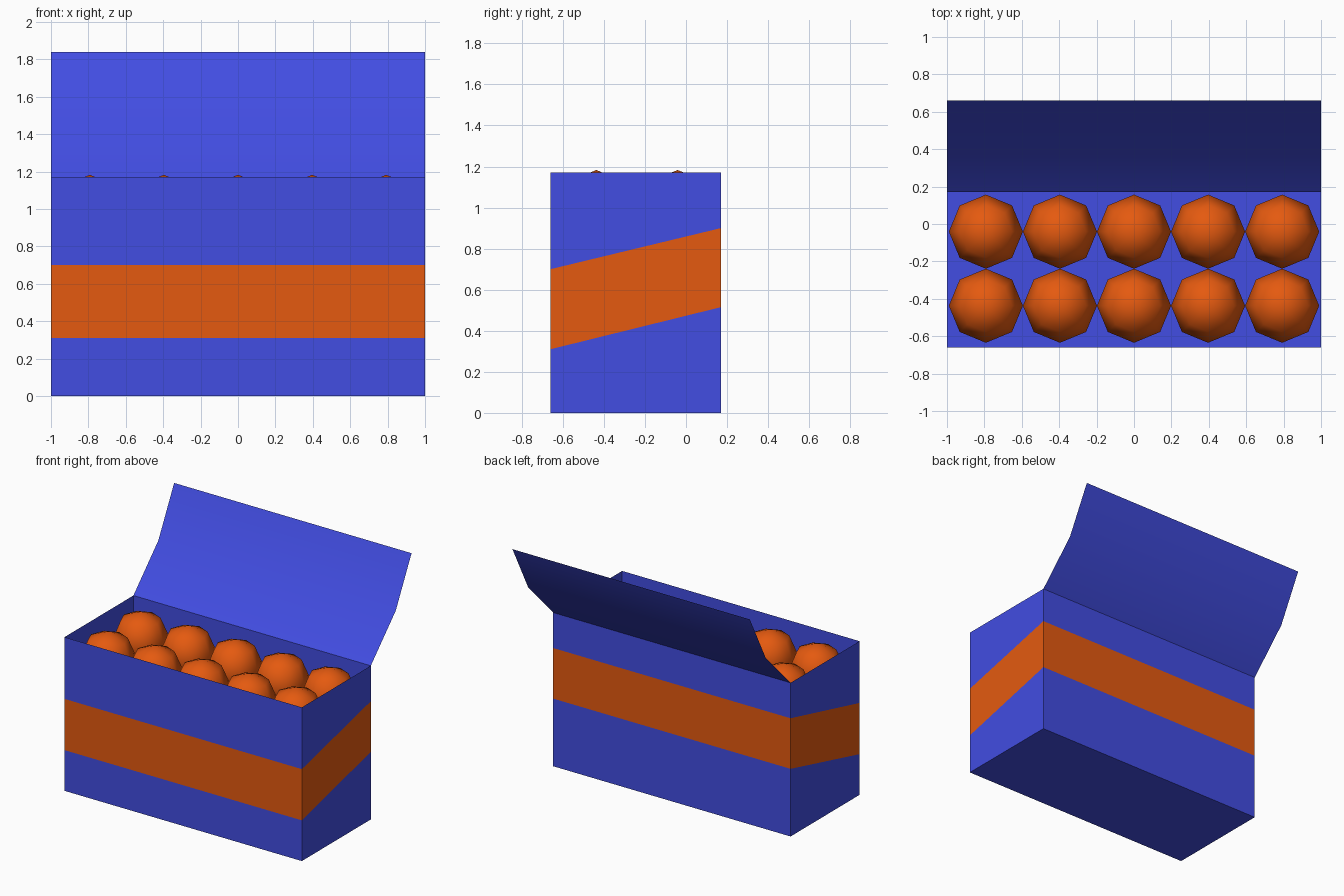
import bpy
import bmesh
from mathutils import Matrix

cube = bpy.data.objects.get("Cube")
if cube:
    bpy.data.objects.remove(cube, do_unlink=True)


def material(name, rgb):
    mat = bpy.data.materials.new(name)
    mat.use_nodes = True
    mat.diffuse_color = (*rgb, 1)
    mat.node_tree.nodes["Principled BSDF"].inputs["Base Color"].default_value = (*rgb, 1)
    return mat


def finish(name, bm, mats, smooth=False):
    mesh = bpy.data.meshes.new(name)
    for face in bm.faces:
        face.smooth = smooth
    bm.to_mesh(mesh)
    bm.free()
    for mat in mats:
        mesh.materials.append(mat)
    obj = bpy.data.objects.new(name, mesh)
    bpy.context.collection.objects.link(obj)
    return obj


blue = material("box blue", (0.054, 0.074, 0.76))
orange = material("fruit orange", (0.783, 0.102, 0.005))

FRONT, BACK, RIM = -0.66, 0.17, 1.17

# Open box: thin card walls with a band that rises from front to back
bm = bmesh.new()
front_levels = (0, 0.31, 0.70, RIM)
back_levels = (0, 0.515, 0.90, RIM)
corners = ((-1, FRONT, front_levels), (1, FRONT, front_levels),
           (1, BACK, back_levels), (-1, BACK, back_levels))
columns = [[bm.verts.new((x, y, z)) for z in levels] for x, y, levels in corners]
for i in range(4):
    a, b = columns[i], columns[(i + 1) % 4]
    for k in range(3):
        wall = bm.faces.new((a[k], b[k], b[k + 1], a[k + 1]))
        wall.material_index = 1 if k == 1 else 0
bm.faces.new([column[0] for column in reversed(columns)])
finish("box", bm, (blue, orange))

# Bent lid opened backwards from the rear rim
bm = bmesh.new()
profile = ((BACK, RIM), (0.47, 1.475), (0.66, 1.84))
rows = [[bm.verts.new((x, y, z)) for x in (-1, 1)] for y, z in profile]
for low, high in zip(rows, rows[1:]):
    bm.faces.new((low[0], low[1], high[1], high[0]))
finish("lid", bm, (blue,), smooth=True)

# Two rows of five low-poly fruits
RADIUS = 0.198
bm = bmesh.new()
bmesh.ops.create_uvsphere(bm, u_segments=8, v_segments=4, radius=RADIUS)
first = finish("fruit", bm, (orange,), smooth=True)
for row in range(2):
    for col in range(5):
        fruit = first if row == col == 0 else first.copy()
        if fruit is not first:
            bpy.context.collection.objects.link(fruit)
        fruit.name = f"fruit_{row + 1}_{col + 1}"
        fruit.location = ((col - 2) * 2 * RADIUS, -0.437 + row * 2 * RADIUS, 0.985)
